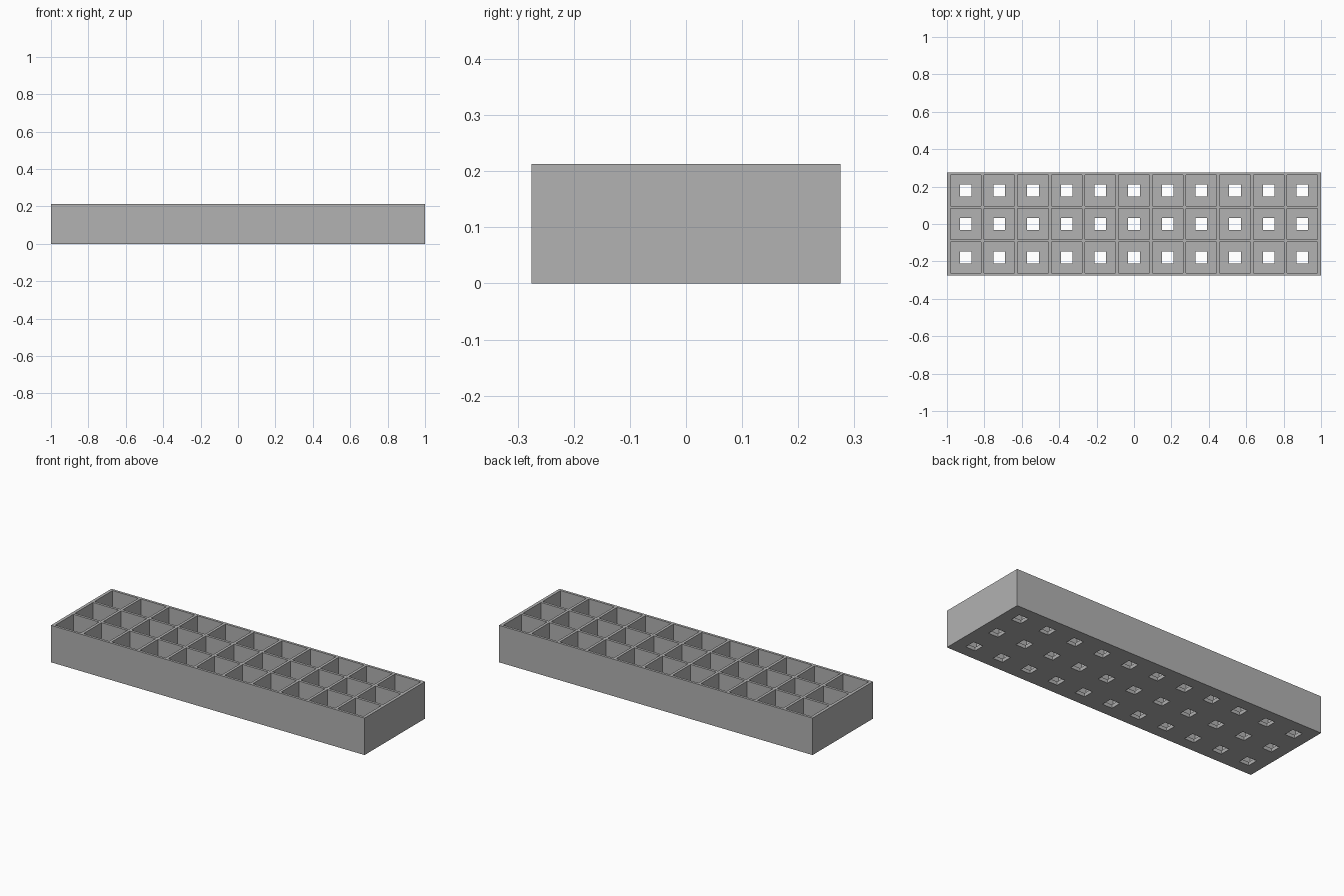
import bpy
import bmesh
from mathutils import Matrix, Vector

LENGTH, WIDTH, HEIGHT = 2.0, 0.551, 0.213
COLUMNS, ROWS = 11, 3
PITCH_X, PITCH_Y = 0.18, 0.179
CELL, DRAIN, FLOOR = 0.164, 0.062, 0.02

default = bpy.data.objects.get("Cube")
if default:
    bpy.data.objects.remove(default, do_unlink=True)

grey = bpy.data.materials.new("plain_grey")
grey.use_nodes = True
grey.diffuse_color = (0.445, 0.445, 0.445, 1)
grey.node_tree.nodes["Principled BSDF"].inputs["Base Color"].default_value = grey.diffuse_color


def make_boxes(name, centres, size, bottom, top):
    """One object holding a box at every (x, y) centre."""
    bm = bmesh.new()
    for x, y in centres:
        place = Matrix.Translation((x, y, (bottom + top) / 2))
        scale = Matrix.Diagonal(Vector((size[0], size[1], top - bottom, 1)))
        bmesh.ops.create_cube(bm, size=1, matrix=place @ scale)
    mesh = bpy.data.meshes.new(name)
    bm.to_mesh(mesh)
    bm.free()
    mesh.materials.append(grey)
    obj = bpy.data.objects.new(name, mesh)
    bpy.context.collection.objects.link(obj)
    return obj


def cut(target, cutter):
    """Subtract the cutter, then discard it."""
    cutter.hide_render = True
    mod = target.modifiers.new(cutter.name, "BOOLEAN")
    mod.operation = "DIFFERENCE"
    mod.solver = "EXACT"
    mod.object = cutter
    bpy.context.view_layer.objects.active = target
    bpy.ops.object.modifier_apply(modifier=mod.name)
    bpy.data.objects.remove(cutter, do_unlink=True)


# Solid block of the tray
tray = make_boxes("compartment_tray", [(0, 0)], (LENGTH, WIDTH), 0, HEIGHT)

# Square compartments open at the top, each with a drain hole in its floor
cells = [((i - (COLUMNS - 1) / 2) * PITCH_X, (j - (ROWS - 1) / 2) * PITCH_Y)
         for i in range(COLUMNS) for j in range(ROWS)]
cut(tray, make_boxes("compartment_cutter", cells, (CELL, CELL), FLOOR, HEIGHT + 0.1))
cut(tray, make_boxes("drain_cutter", cells, (DRAIN, DRAIN), -0.1, FLOOR + 0.05))
